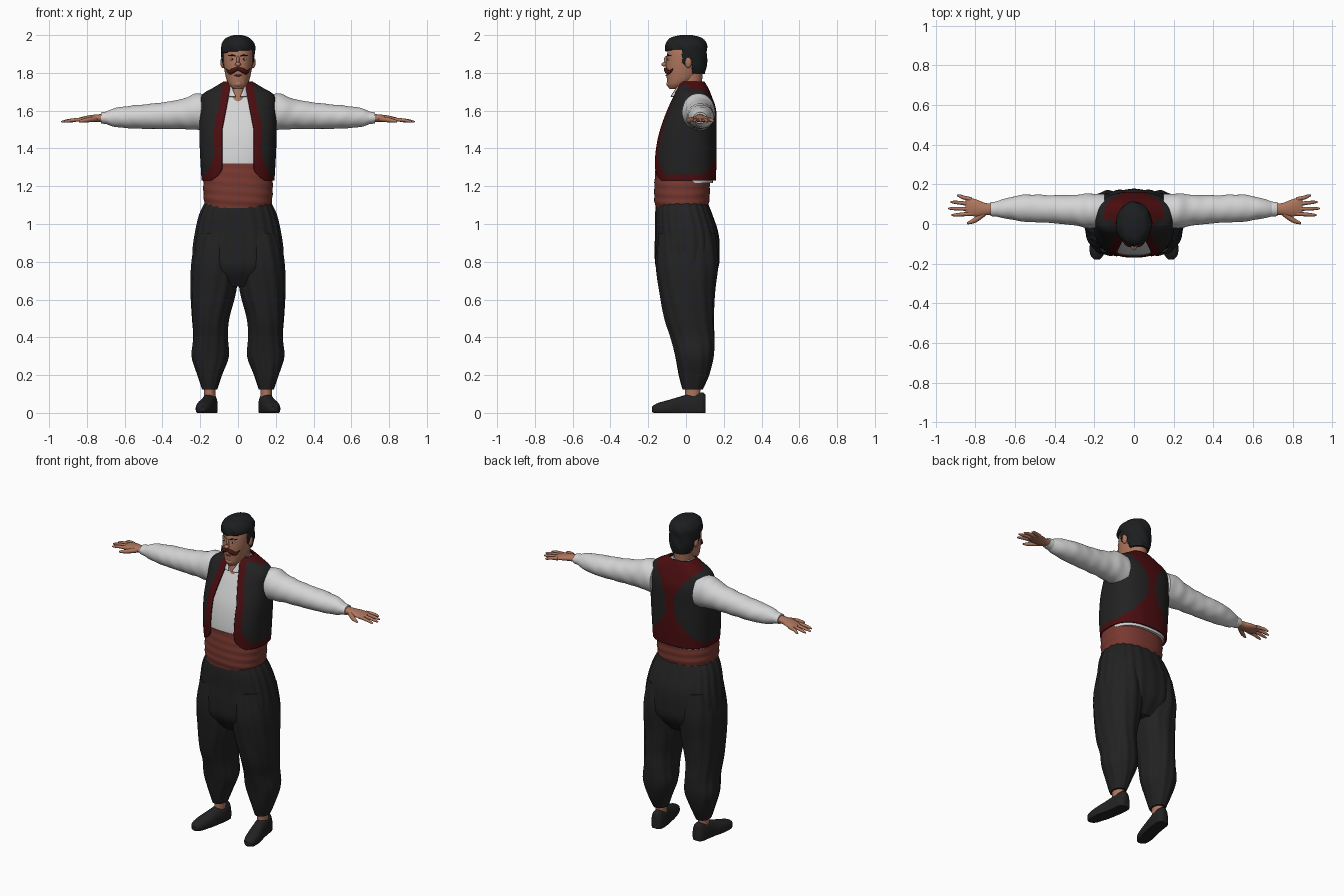
import bpy, bmesh, math
from mathutils import Matrix, Vector

if "Cube" in bpy.data.objects:
    bpy.data.objects.remove(bpy.data.objects["Cube"], do_unlink=True)


def material(name, r, g, b):
    m = bpy.data.materials.new(name)
    m.use_nodes = True
    m.diffuse_color = (r, g, b, 1)
    bsdf = next(nd for nd in m.node_tree.nodes if nd.type == "BSDF_PRINCIPLED")
    bsdf.inputs["Base Color"].default_value = (r, g, b, 1)
    bsdf.inputs["Roughness"].default_value = 0.8
    return m


CHARCOAL = material("charcoal cloth", .016, .016, .017)
MAROON = material("maroon trim", .07, .004, .005)
SASH = material("brick sash", .19, .04, .03)
WHITE = material("white linen", .66, .66, .66)
SKIN = material("skin", .42, .18, .11)
HAIR = material("black hair", .012, .013, .014)
MOUSTACHE = material("brown moustache", .06, .008, .006)
LIP = material("lips", .28, .07, .055)
made = []


def finish(name, mesh, mats):
    for m in mats:
        mesh.materials.append(m)
    ob = bpy.data.objects.new(name, mesh)
    bpy.context.collection.objects.link(ob)
    made.append(ob)
    return ob


def spline(rows, steps):
    """Smooth the key sections into many sections."""
    rows = [Vector(r) for r in rows]
    out = []
    for i in range(len(rows) - 1):
        a, b = rows[i], rows[i + 1]
        ta = (b - rows[max(i - 1, 0)]) / 2
        tb = (rows[min(i + 2, len(rows) - 1)] - a) / 2
        for k in range(steps):
            u = k / steps
            h = u * u * (3 - 2 * u)
            out.append(a * (1 - h) + b * h + ta * (u * (1 - u) ** 2) - tb * (u * u * (1 - u)))
    return out + [rows[-1]]


def loft(name, rows, mats, axis="Z", n=40, power=2, steps=5, side=1,
         ripple=None, gap=None, rule=None, keep=None, floor=None, shell=0):
    """Skin oval sections (position, centre a, half a, centre b, half b)."""
    bm = bmesh.new()
    rings = []
    for t, ca, ha, cb, hb in spline(rows, steps):
        start = math.asin(min(.95, gap(t) / ha) ** (power / 2)) if gap else 0
        ring = []
        for j in range(n + (1 if gap else 0)):
            th = start + (math.tau - 2 * start) * j / n
            s, c = math.sin(th), -math.cos(th)
            f = ripple(t, th) if ripple else 1
            a = ca + f * ha * math.copysign(abs(s) ** (2 / power), s)
            b = cb + f * hb * math.copysign(abs(c) ** (2 / power), c)
            if floor is not None:
                b = max(b, floor)
            co = {"Z": (a, b, t), "X": (t, a, b), "Y": (a, t, b)}[axis]
            ring.append(bm.verts.new((co[0] * side, co[1], co[2])))
        rings.append(ring)
    for lo, hi in zip(rings, rings[1:]):
        for j in range(n):
            k = (j + 1) % len(lo)
            bm.faces.new((lo[j], lo[k], hi[k], hi[j]))
    if not gap:
        bm.faces.new(rings[0][::-1])
        bm.faces.new(rings[-1])
        bmesh.ops.recalc_face_normals(bm, faces=bm.faces)
    if keep:
        drop = [f for f in bm.faces if not keep(f.calc_center_median())]
        bmesh.ops.delete(bm, geom=drop, context="FACES")
    if rule:
        for f in bm.faces:
            f.material_index = int(rule(f.calc_center_median()))
    mesh = bpy.data.meshes.new(name)
    bm.to_mesh(mesh)
    bm.free()
    ob = finish(name, mesh, mats)
    if shell:
        mod = ob.modifiers.new("thickness", "SOLIDIFY")
        mod.thickness, mod.offset = shell, -1
    return ob


def ball(name, loc, size, mat):
    bm = bmesh.new()
    bmesh.ops.create_uvsphere(bm, u_segments=20, v_segments=12, radius=1,
                              matrix=Matrix.Translation(loc) @ Matrix.Diagonal((*size, 1)))
    mesh = bpy.data.meshes.new(name)
    bm.to_mesh(mesh)
    bm.free()
    return finish(name, mesh, [mat])


def strand(name, pts, mat, side=1):
    """Tapered round strand through (x, y, z, radius) points."""
    cu = bpy.data.curves.new(name, "CURVE")
    cu.dimensions, cu.bevel_depth, cu.bevel_resolution, cu.use_fill_caps = "3D", 1, 3, True
    sp = cu.splines.new("NURBS")
    sp.points.add(len(pts) - 1)
    for p, (x, y, z, r) in zip(sp.points, pts):
        p.co, p.radius = (x * side, y, z, 1), r
    sp.order_u, sp.use_endpoint_u, sp.resolution_u = 3, True, 6
    tmp = bpy.data.objects.new(name + " path", cu)
    bpy.context.collection.objects.link(tmp)
    dg = bpy.context.evaluated_depsgraph_get()
    mesh = bpy.data.meshes.new_from_object(tmp.evaluated_get(dg))
    bpy.data.objects.remove(tmp, do_unlink=True)
    mesh.materials.clear()
    return finish(name, mesh, [mat])


# Vest and shirt share one torso shape
torso = [(1.23, 0, .193, -.005, .163), (1.35, 0, .2, -.005, .167), (1.48, 0, .205, .006, .156),
         (1.6, 0, .202, .028, .132), (1.68, 0, .192, .035, .1), (1.725, 0, .125, .035, .08),
         (1.755, 0, .075, .035, .062)]


def vest_gap(z):
    return .085 - max(0, z - 1.5) * .2 + .06 * (max(0, 1.3 - z) / .07) ** 2


def vest_trim(c):
    x, z = abs(c.x), c.z
    if z < 1.262 or z > 1.735:
        return True
    if c.y < .02:
        return x < .085 - max(0, z - 1.5) * .2 + .042 + max(0, 1.36 - z) * .4
    return x < .028 + .11 * ((z - 1.5) / .2) ** 2


loft("vest", torso, [CHARCOAL, MAROON], n=140, power=2.5, steps=12,
     gap=vest_gap, rule=vest_trim, shell=.01)
loft("shirt_body", [(z - .012, 0, a - .016, y, b - .016) for z, _, a, y, b in torso],
     [WHITE, SKIN], n=96, power=2.5, steps=10,
     rule=lambda c: c.y < 0 and abs(c.x) < (c.z - 1.63) * .35)
loft("shirt_collar", [(1.675, 0, .08, .005, .088), (1.71, 0, .07, .01, .076), (1.748, 0, .063, .018, .068)],
     [WHITE], gap=lambda z: .012 + (z - 1.675) * .45, shell=.006)

# Sash with wrapped folds
loft("sash", [(1.085, 0, .172, -.022, .138), (1.13, 0, .181, -.022, .146),
              (1.22, 0, .184, -.02, .147), (1.32, 0, .176, -.018, .142)], [SASH], n=64,
     power=2.4, steps=10, ripple=lambda z, th: 1 + .009 * math.sin(z * 130 + 2 * math.sin(th)))

# Baggy trousers: pleated seat and two gathered legs
loft("trouser_seat", [(1.12, 0, .172, -.022, .132), (1.05, 0, .205, -.012, .15),
                      (.95, 0, .228, .004, .166), (.85, 0, .24, .006, .17),
                      (.76, 0, .225, .006, .16), (.67, 0, .09, .005, .1)],
     [CHARCOAL], n=132, power=2.4, steps=6, ripple=lambda z, th: 1 + .013 * math.cos(22 * th))

for s, label in ((1, "left"), (-1, "right")):
    loft(label + "_trouser_leg",
         [(.95, .118, .1, .003, .15), (.8, .125, .12, .005, .164), (.65, .13, .12, .006, .147),
          (.5, .145, .098, .016, .13), (.4, .145, .092, .034, .117), (.3, .147, .099, .045, .102),
          (.2, .15, .065, .042, .08), (.125, .15, .04, .035, .053)],
         [CHARCOAL], n=72, power=2.2, side=s,
         ripple=lambda z, th: 1 + .018 * math.cos(12 * th + 9 * z))
    loft(label + "_ankle", [(.06, .15, .03, .035, .04), (.1, .15, .03, .035, .04),
                            (.15, .15, .032, .035, .042)], [SKIN], side=s)
    # Slip-on shoe, toe turned outward
    loft(label + "_shoe",
         [(-.18, .187, .014, .02, .014), (-.15, .186, .036, .02, .032), (-.09, .176, .045, .024, .045),
          (-.02, .16, .042, .028, .062), (.04, .15, .042, .03, .076), (.088, .146, .036, .03, .078),
          (.104, .146, .02, .035, .06)], [CHARCOAL], axis="Y", power=2.3, side=s, floor=0)

    # Sleeve and cuff
    loft(label + "_sleeve",
         [(.15, .065, .085, 1.588, .098), (.22, .066, .088, 1.594, .096), (.3, .07, .077, 1.582, .079),
          (.42, .075, .07, 1.572, .069), (.55, .08, .068, 1.567, .061), (.65, .078, .05, 1.564, .05),
          (.7, .075, .036, 1.562, .031)], [WHITE], axis="X", n=48, steps=8, side=s,
         ripple=lambda x, th: 1 + .02 * math.sin(x * 70 + 2 * math.cos(th)) * math.sin(th * 2 + x * 9))
    loft(label + "_cuff", [(.685, .075, .038, 1.562, .033), (.705, .075, .037, 1.562, .032),
                           (.725, .075, .035, 1.562, .029)], [WHITE], axis="X", side=s)
    # Hand
    loft(label + "_palm",
         [(.7, .075, .028, 1.562, .021), (.75, .075, .031, 1.56, .02), (.79, .08, .042, 1.557, .018),
          (.83, .087, .045, 1.553, .013), (.85, .088, .038, 1.551, .008)], [SKIN], axis="X", side=s)
    for i, tip in enumerate((.92, .936, .925, .893)):
        y0, y1 = .052 + .024 * i, .045 + .033 * i
        strand(f"{label}_finger_{i + 1}", [(.82, y0, 1.553, .011), (.865, (y0 + y1) / 2, 1.552, .01),
                                           (tip - .01, y1, 1.543, .008), (tip, y1, 1.54, .004)], SKIN, s)
    strand(label + "_thumb", [(.75, .06, 1.557, .015), (.79, .025, 1.552, .014),
                              (.825, .008, 1.546, .01), (.842, .003, 1.543, .005)], SKIN, s)

    # Paired face features
    ball(label + "_ear", (.08 * s, .012, 1.855), (.013, .018, .03), SKIN)
    ball(label + "_eye", (.031 * s, -.093, 1.872), (.013, .007, .006), WHITE)
    ball(label + "_iris", (.031 * s, -.097, 1.872), (.005, .005, .005), HAIR)
    strand(label + "_eyebrow", [(.012, -.1, 1.889, .003), (.03, -.095, 1.897, .005),
                                (.052, -.078, 1.89, .002)], HAIR, s)
    strand(label + "_moustache", [(0, -.109, 1.822, .008), (.025, -.106, 1.815, .014),
                                  (.046, -.089, 1.796, .011), (.064, -.07, 1.822, .002)], MOUSTACHE, s)

# Neck and head
loft("neck", [(1.64, 0, .07, .01, .07), (1.72, 0, .056, .018, .064), (1.81, 0, .056, .028, .062)], [SKIN])
loft("head", [(1.715, 0, .025, -.06, .028), (1.735, 0, .046, -.046, .052), (1.765, 0, .061, -.025, .076),
              (1.81, 0, .071, -.012, .093), (1.86, 0, .077, -.005, .1), (1.92, 0, .076, 0, .096),
              (1.965, 0, .058, .002, .076), (1.985, 0, .025, .002, .03)], [SKIN], power=2.1)
ball("nose_bridge", (0, -.103, 1.866), (.009, .014, .024), SKIN)
ball("nose_tip", (0, -.114, 1.845), (.015, .016, .012), SKIN)
ball("lower_lip", (0, -.099, 1.787), (.021, .009, .006), LIP)
ball("chin", (0, -.086, 1.742), (.025, .018, .018), SKIN)

# Short wavy hair cut away around the face and ears
loft("hair", [(1.795, 0, .06, .045, .055), (1.84, 0, .08, .022, .088), (1.9, 0, .089, .004, .107),
              (1.95, 0, .088, 0, .11), (1.985, 0, .062, 0, .084), (2, 0, .022, .002, .032)],
     [HAIR], n=96, steps=9, shell=.02,
     ripple=lambda z, th: 1 + .018 * math.sin(7 * th + z * 60),
     keep=lambda c: c.z > 1.915 + .1 * c.x or c.y > .034 or (c.y > -.02 and c.z > 1.872)
     or (-.02 < c.y < 0 and c.z > 1.835))

# Smooth shading with kept edges
bpy.ops.object.select_all(action="DESELECT")
for ob in made:
    ob.select_set(True)
bpy.context.view_layer.objects.active = made[0]
bpy.ops.object.shade_smooth_by_angle(angle=math.radians(50))
